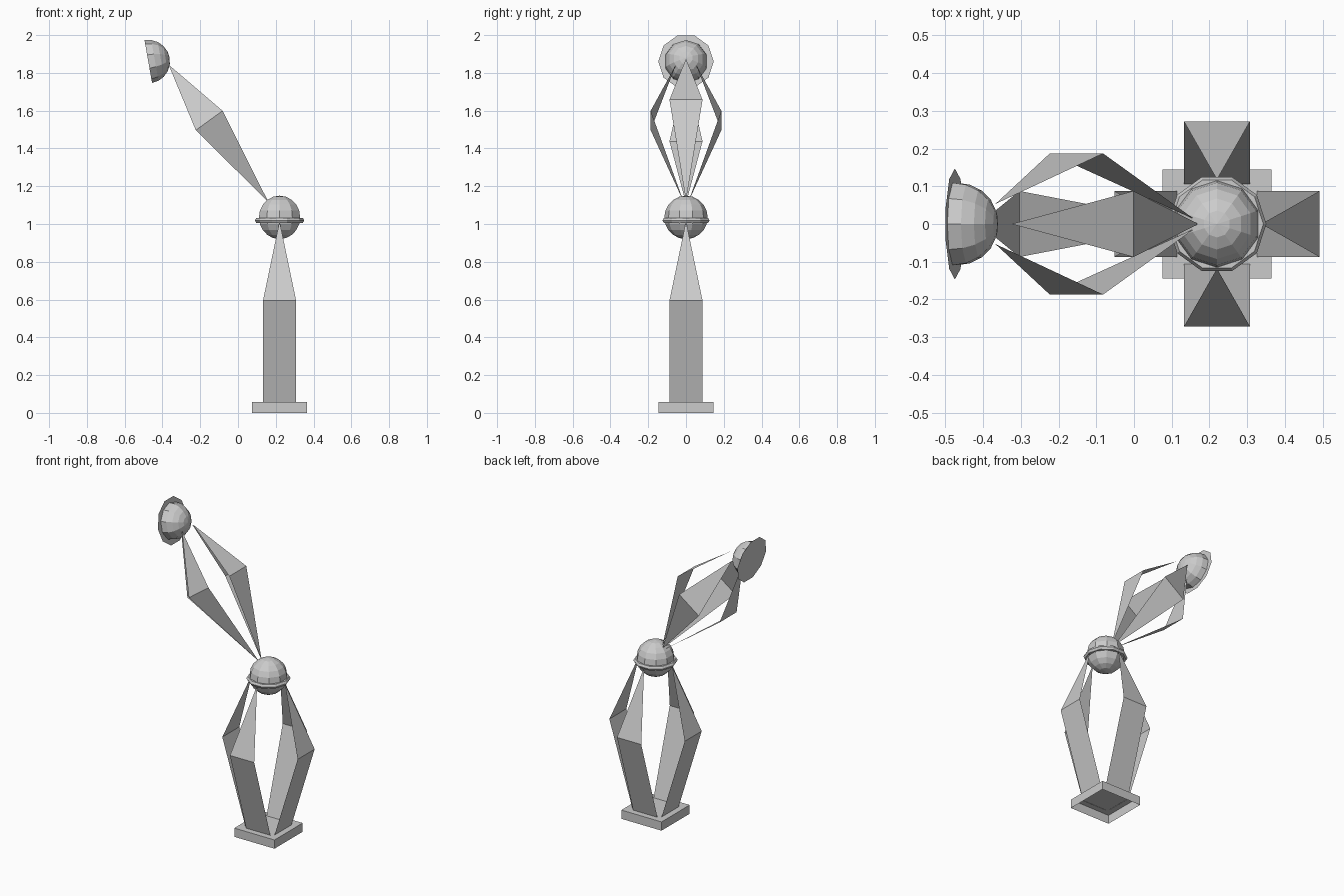
import bpy, bmesh
from math import radians, pi
from mathutils import Matrix, Vector

if "Cube" in bpy.data.objects:
    bpy.data.objects.remove(bpy.data.objects["Cube"])

X = 0.22                                   # axis of the stand
BALL = Vector((X, 0, 1.035))


def make(name, bm, matrix=None):
    mesh = bpy.data.meshes.new(name)
    if matrix is not None:
        bm.transform(matrix)
    bm.to_mesh(mesh)
    bm.free()
    obj = bpy.data.objects.new(name, mesh)
    bpy.context.collection.objects.link(obj)
    return obj


def blades(name, profile, matrix):
    """Four bent sheets around local z; profile rows are (radius, height, half width)."""
    bm = bmesh.new()
    for k in range(4):
        rot = Matrix.Rotation(k * pi / 2, 4, 'Z')
        rows = []
        for r, h, w in profile:
            sides = (-w, w) if w else (0,)
            rows.append([bm.verts.new(rot @ Vector((r, y, h))) for y in sides])
        for a, b in zip(rows, rows[1:]):
            bm.faces.new(a + b[::-1])
    return make(name, bm, matrix)


# Base plate, open underneath
bm = bmesh.new()
bmesh.ops.create_cube(bm, size=1)
bm.normal_update()
bmesh.ops.delete(bm, geom=[f for f in bm.faces if f.normal.z < -0.9], context='FACES_ONLY')
make("base", bm, Matrix.Translation((X, 0, 0.0285)) @ Matrix.Diagonal((0.29, 0.29, 0.057, 1)))

# Lower arm: four bowed blades
blades("lower_arm", [(0.105, 0.055, 0.0875), (0.272, 0.595, 0.0875), (0.118, 1.015, 0)],
       Matrix.Translation((X, 0, 0)))

# Joint ball
bm = bmesh.new()
bmesh.ops.create_uvsphere(bm, u_segments=10, v_segments=10, radius=0.115)
make("joint_ball", bm, Matrix.Translation(BALL))

# Collar around the ball
bpy.ops.mesh.primitive_torus_add(major_segments=10, minor_segments=6, major_radius=0.115,
                                 minor_radius=0.016, location=(X, 0, 1.019))
bpy.context.object.name = "joint_collar"

# Upper arm: four kite blades leaning to the left
blades("upper_arm", [(0.012, 0.10, 0), (0.187, 0.634, 0.0875), (0.053, 1.0, 0)],
       Matrix.Translation(BALL) @ Matrix.Rotation(radians(-36), 4, 'Y'))

# Lamp head: half ball with a flat flange
head = (Matrix.Translation((-0.475, 0, 1.86)) @ Matrix.Rotation(radians(80), 4, 'Y')
        @ Matrix.Rotation(pi / 2, 4, 'Z'))
bm = bmesh.new()
bmesh.ops.create_uvsphere(bm, u_segments=10, v_segments=10, radius=0.115)
bmesh.ops.delete(bm, geom=[v for v in bm.verts if v.co.z < -0.001], context='VERTS')
make("head_shell", bm, head)

bm = bmesh.new()
ring = [bm.verts.new(Matrix.Rotation(-k * pi / 5, 3, 'Z') @ Vector((0.147, 0, 0)))
        for k in range(10)]
bm.faces.new(ring)
make("head_flange", bm, head)
